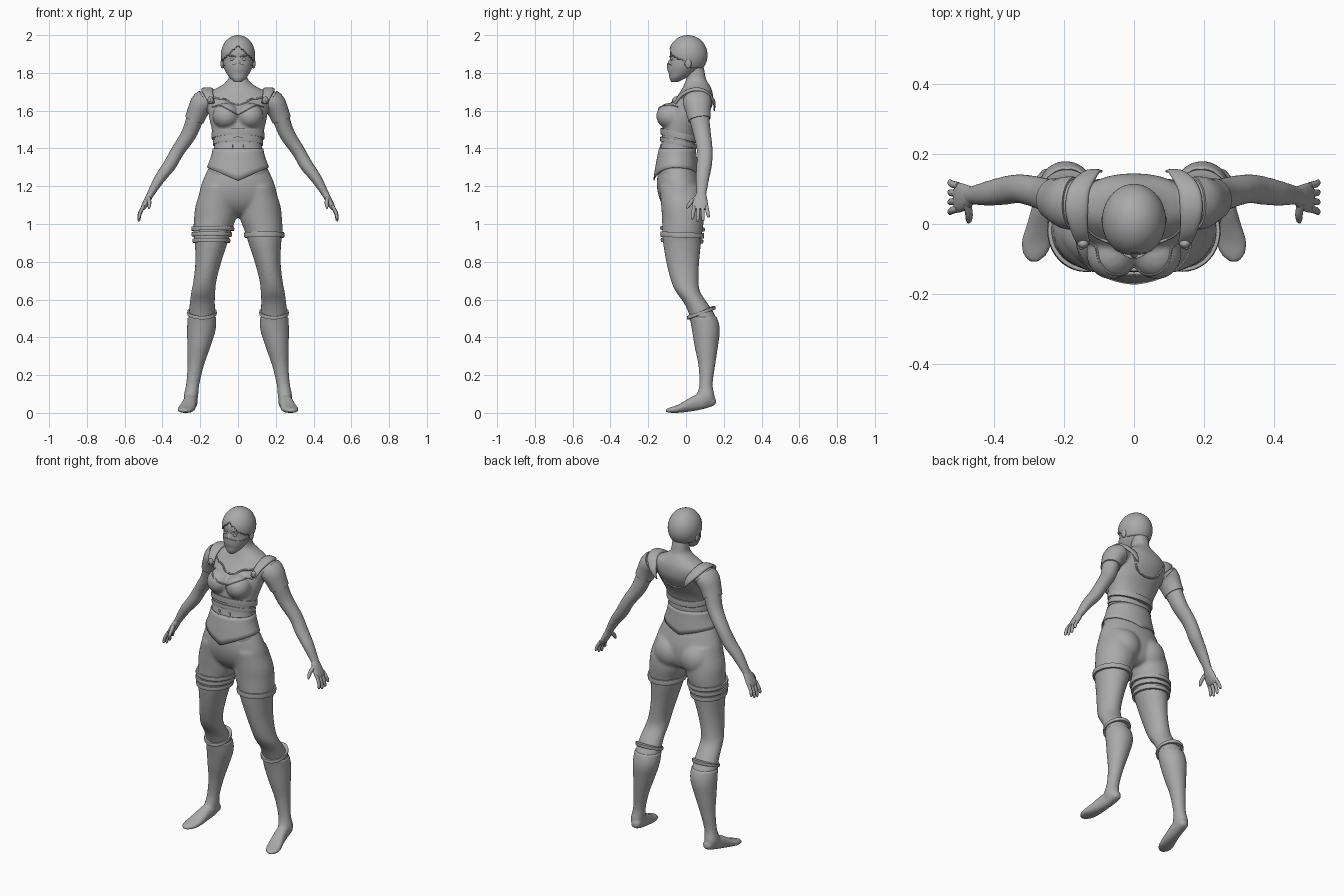
import bpy, bmesh, math
from mathutils import Vector, Matrix
from mathutils.bvhtree import BVHTree

if "Cube" in bpy.data.objects:
    bpy.data.objects.remove(bpy.data.objects["Cube"])

grey = bpy.data.materials.new("plain grey")
grey.use_nodes = True
grey.diffuse_color = (0.4, 0.4, 0.4, 1)
grey.node_tree.nodes["Principled BSDF"].inputs["Base Color"].default_value = (0.4, 0.4, 0.4, 1)
made = []


def spline(rows, n=4):
    """Catmull-Rom interpolation through rows of numbers."""
    out = []
    for i in range(len(rows) - 1):
        a, b, c, d = rows[max(i - 1, 0)], rows[i], rows[i + 1], rows[min(i + 2, len(rows) - 1)]
        for k in range(n):
            t = k / n
            out.append(tuple(q + t / 2 * (r - p + t * (2*p - 5*q + 4*r - s + t * (3*q - p - 3*r + s)))
                             for p, q, r, s in zip(a, b, c, d)))
    return out + [tuple(rows[-1])]


def upright(rows, grow=0.0, tilt=0.0):
    """Rows (x, z, half width, front y, back y) to level rings."""
    return [(Vector((x, (f + b) / 2, z)), Vector((w + grow, 0, 0)),
             Vector((0, (b - f) / 2 + grow, tilt))) for x, z, w, f, b in rows]


def along(rows, ref=(0, 1, 0), grow=0.0):
    """Rows (x, y, z, thickness, width) to rings square to the path."""
    pts, rings = [Vector(r[:3]) for r in rows], []
    for i, r in enumerate(rows):
        t = (pts[min(i + 1, len(pts) - 1)] - pts[max(i - 1, 0)]).normalized()
        u = t.cross(Vector(ref)).normalized()
        rings.append((pts[i], u * (r[3] + grow), u.cross(t) * (r[4] + grow)))
    return rings


def loft(bm, rings, seg=28, p=2.0, cap=True):
    def power(v):
        return math.copysign(abs(v) ** (2 / p), v)
    loops = [[bm.verts.new(c + u * power(math.cos(2 * math.pi * k / seg))
                           + v * power(math.sin(2 * math.pi * k / seg))) for k in range(seg)]
             for c, u, v in rings]
    for a, b in zip(loops, loops[1:]):
        for k in range(seg):
            bm.faces.new((a[k], a[(k + 1) % seg], b[(k + 1) % seg], b[k]))
    if cap:
        bm.faces.new(loops[0][::-1])
        bm.faces.new(loops[-1])


def ball(bm, loc, size, seg=24):
    m = Matrix.Translation(loc) @ Matrix.Diagonal((*size, 1))
    return bmesh.ops.create_uvsphere(bm, u_segments=seg, v_segments=seg // 2, radius=1, matrix=m)["verts"]


def finish(bm, name, mirror=False, voxel=0, smooth=4, thick=0):
    bmesh.ops.recalc_face_normals(bm, faces=bm.faces)
    for f in bm.faces:
        f.smooth = True
    mesh = bpy.data.meshes.new(name)
    bm.to_mesh(mesh)
    bm.free()
    mesh.materials.append(grey)
    ob = bpy.data.objects.new(name, mesh)
    bpy.context.collection.objects.link(ob)
    if mirror:
        ob.modifiers.new("Mirror", "MIRROR").use_mirror_merge = False
    if thick:
        ob.modifiers.new("Solidify", "SOLIDIFY").thickness = thick
    if voxel:
        r = ob.modifiers.new("Remesh", "REMESH")
        r.mode, r.voxel_size, r.use_smooth_shade = "VOXEL", voxel, True
        s = ob.modifiers.new("Smooth", "SMOOTH")
        s.factor, s.iterations = 0.5, smooth
    made.append(ob)
    return ob


def at(rows, z):
    """Section of a limb at height z."""
    for a, b in zip(rows, rows[1:]):
        if (a[1] - z) * (b[1] - z) <= 0:
            t = (z - a[1]) / (b[1] - a[1])
            return [p + (q - p) * t for p, q in zip(a, b)]


def band(name, rows, z, half, grow, tilt=0.0, side=1):
    x, _, w, f, b = at(rows, z)
    bm = bmesh.new()
    rings = []
    for dz, g in ((-half, -0.01), (-half, grow), (0, grow * 1.25), (half, grow), (half, -0.01)):
        rings += upright([(x * side, z + dz, w, f, b)], g, tilt)
    loft(bm, rings, 40)
    return finish(bm, name)


# Section tables: x, z, half width, front y, back y
trunk = spline([(0, 1.24, .165, -.145, .05), (0, 1.30, .153, -.152, .05), (0, 1.37, .132, -.143, .047),
                (0, 1.43, .126, -.13, .048), (0, 1.50, .139, -.125, .07), (0, 1.56, .152, -.115, .105),
                (0, 1.62, .16, -.09, .137), (0, 1.66, .165, -.06, .144), (0, 1.70, .145, -.03, .14),
                (0, 1.735, .085, -.012, .125), (0, 1.765, .053, .0, .107), (0, 1.80, .047, .004, .1),
                (0, 1.85, .045, .01, .09)])
leg = spline([(.10, 1.20, .09, -.14, .07), (.115, 1.10, .109, -.132, .09), (.122, 1.03, .111, -.127, .095),
              (.138, .95, .098, -.125, .086), (.142, .90, .087, -.122, .08), (.157, .80, .069, -.105, .07),
              (.175, .70, .061, -.08, .067), (.184, .64, .064, -.053, .076), (.189, .58, .067, -.01, .115),
              (.191, .51, .071, .02, .158), (.194, .44, .072, .035, .175), (.207, .35, .057, .05, .165),
              (.224, .25, .039, .07, .15), (.24, .15, .031, .075, .137), (.249, .09, .034, .06, .147),
              (.25, .055, .03, .06, .14)])
arm = spline([(.13, .06, 1.665, .05, .06), (.185, .06, 1.645, .056, .07), (.222, .068, 1.575, .047, .056),
              (.258, .085, 1.48, .042, .047), (.32, .1, 1.385, .036, .042), (.363, .096, 1.31, .035, .041),
              (.415, .087, 1.24, .029, .036), (.462, .082, 1.16, .02, .027), (.475, .08, 1.135, .018, .028)])

# Trunk, bust, neck and arms blended into one skin
bm = bmesh.new()
loft(bm, upright(trunk), 40, 2.2)
for s in (-1, 1):
    ball(bm, (.064 * s, -.083, 1.572), (.072, .075, .07))
    loft(bm, [(Vector((c.x * s, c.y, c.z)), Vector((u.x * s, u.y, u.z)), Vector((v.x * s, v.y, v.z)))
              for c, u, v in along(arm)])
upper_body = finish(bm, "upper_body", voxel=.008, smooth=6)

# Hands with palm, four fingers and thumb
bm = bmesh.new()
loft(bm, along(spline([(.46, .082, 1.165, .017, .024), (.478, .077, 1.13, .018, .036),
                       (.497, .075, 1.095, .015, .042), (.507, .075, 1.078, .010, .038)])), 20)
for i, length in enumerate((.06, .072, .068, .05)):
    y = .043 + i * .022
    tip = .075 + (y - .075) * 1.3
    loft(bm, along(spline([(.5, y, 1.095, .009, .01), (.519, (y + tip) / 2, 1.085 - length * .45, .009, .010),
                           (.524, tip, 1.085 - length * .9, .007, .008),
                           (.522, tip, 1.085 - length, .002, .003)])), 10)
loft(bm, along(spline([(.475, .06, 1.14, .012, .014), (.47, .03, 1.118, .011, .012),
                       (.47, .012, 1.095, .009, .009), (.472, .004, 1.08, .003, .003)])), 10)
finish(bm, "hands", mirror=True)

# Leggings: pelvis, seat and legs
bm = bmesh.new()
loft(bm, upright(spline([(0, 1.33, .138, -.135, .042), (0, 1.25, .178, -.152, .068), (0, 1.18, .202, -.152, .085),
                         (0, 1.11, .205, -.13, .085), (0, 1.06, .13, -.09, .07), (0, 1.035, .05, -.04, .04)])), 40)
for s in (-1, 1):
    ball(bm, (.088 * s, .03, 1.12), (.09, .078, .095))
    loft(bm, upright([(r[0] * s, *r[1:]) for r in leg if r[1] > .47]))
finish(bm, "leggings", voxel=.009, smooth=6)

# Boots with feet
bm = bmesh.new()
loft(bm, upright([r for r in leg if r[1] < .525], .004))
foot = spline([(.243, .158, .06, .01, .012), (.243, .142, .062, .028, .026), (.248, .09, .062, .034, .042),
               (.256, .04, .05, .037, .04), (.266, -.01, .032, .042, .029), (.276, -.05, .02, .044, .02),
               (.282, -.088, .014, .033, .013), (.285, -.108, .012, .012, .007)])
loft(bm, [(Vector(r[:3]), Vector((r[3], 0, 0)), Vector((0, 0, r[4]))) for r in foot], 28, 2.3)
finish(bm, "boots", mirror=True, voxel=.007, smooth=3)
for s, side in ((1, "left"), (-1, "right")):
    band(side + "_boot_cuff", leg, .53, .009, .007, .026, s)

# Thigh straps
band("left_thigh_strap", leg, .942, .014, .009, -.004, 1)
for i, z in enumerate((.975, .945, .912)):
    band("right_thigh_strap_%d" % (i + 1), leg, z, .011, .009, -.004, -1)

# Corset skirt with pointed hem in front and behind
bm = bmesh.new()
loft(bm, upright([at(trunk, z) for z in (1.40, 1.38, 1.36, 1.34, 1.32, 1.30)], .007), 64, 2.1, cap=False)
for v in bm.verts:
    t = max(0, (1.385 - v.co.z) / .085)
    point = max(0, 1 - abs(v.co.x) / .16)
    v.co.z -= t * point * (.07 if v.co.y < 0 else .045)
    v.co.y += t * point * (-.014 if v.co.y < 0 else .012)
    v.co.x *= 1 + .03 * t
finish(bm, "corset_skirt", thick=.006)

# Ribbed waist belts
band("upper_belt", trunk, 1.468, .017, .007, -.022)
band("lower_belt", trunk, 1.43, .012, .006, -.02)

# Sleeves
bm = bmesh.new()
loft(bm, along(arm[3:10], grow=.006))
finish(bm, "sleeves", mirror=True)

# Shoulder straps, buckles and back points
bm = bmesh.new()
loft(bm, along(spline([(.142, -.058, 1.64, .008, .018), (.155, -.02, 1.685, .01, .024), (.163, .04, 1.71, .012, .032),
                       (.155, .1, 1.70, .012, .03), (.12, .146, 1.65, .008, .02), (.092, .15, 1.60, .003, .003)]),
               ref=(1, 0, 0)), 20, 2.6)
finish(bm, "shoulder_straps", mirror=True)
bm = bmesh.new()
ball(bm, (.145, -.056, 1.655), (.016, .014, .02), 16)
ball(bm, (.15, -.066, 1.655), (.007, .008, .01), 12)
finish(bm, "strap_buckles", mirror=True)

# Seams laid on the skin
bpy.context.view_layer.update()
skin = BVHTree.FromObject(upper_body, bpy.context.evaluated_depsgraph_get())


def seam(name, pts, back=False, r=.005, mirror=True):
    d = 1 if back else -1
    rows = []
    for x, z in spline(pts, 6):
        hit = skin.ray_cast(Vector((x, d, z)), Vector((0, -d, 0)))[0]
        if hit:
            rows.append((*hit, r, r))
    bm = bmesh.new()
    loft(bm, along(rows), 8)
    finish(bm, name, mirror=mirror)


seam("neckline", [(.145, 1.675), (.11, 1.665), (.07, 1.66), (.035, 1.64), (0, 1.632)])
seam("bust_seam", [(.135, 1.62), (.10, 1.628), (.06, 1.612), (.025, 1.592), (0, 1.58)], r=.004)
seam("back_neckline", [(.12, 1.68), (.095, 1.63), (.07, 1.585), (.035, 1.565), (0, 1.56)], True)
seam("front_tabs", [(.034, 1.42), (.034, 1.40), (.034, 1.365)], r=.007)
seam("front_waist_seam", [(.09, 1.388), (.06, 1.382), (.04, 1.38)], r=.006)

# Face
face = spline([(0, 1.752, .014, -.074, -.045), (0, 1.77, .036, -.083, -.01), (0, 1.795, .055, -.086, .035),
               (0, 1.83, .073, -.088, .075), (0, 1.87, .08, -.084, .095), (0, 1.92, .08, -.082, .1),
               (0, 1.96, .06, -.05, .08)])
bm = bmesh.new()
loft(bm, upright(face), 36)
ball(bm, (0, -.086, 1.848), (.01, .012, .022), 14)
finish(bm, "face", voxel=.005, smooth=3)
bm = bmesh.new()
for s in (-1, 1):
    ball(bm, (.03 * s, -.075, 1.872), (.014, .007, .007), 14)
    loft(bm, along([(.012 * s, -.085, 1.885, .003, .004), (.03 * s, -.08, 1.892, .004, .005),
                    (.05 * s, -.068, 1.888, .002, .003)]), 8)
finish(bm, "eyes_and_brows")

# Mask rising to a point over the nose
bm = bmesh.new()
loft(bm, upright([r for r in face if r[1] < 1.848], .004), 36)
for v in bm.verts:
    if v.co.y < -.02 and v.co.z > 1.8:
        k = max(0, 1 - abs(v.co.x) / .05)
        v.co.z += .012 * k
        v.co.y -= .008 * k
finish(bm, "mask")

# Hair cap parted over the forehead, and ears
bm = bmesh.new()
ball(bm, (0, .01, 1.893), (.091, .104, .107), 64)
cut = [v for v in bm.verts if (v.co.y < -.015 and v.co.z < 1.94 - .95 * abs(v.co.x)) or v.co.z < 1.825]
bmesh.ops.delete(bm, geom=cut, context="VERTS")
finish(bm, "hair", thick=.008)
bm = bmesh.new()
ball(bm, (.083, .012, 1.85), (.010, .017, .027), 16)
finish(bm, "ears", mirror=True)

# Smooth shading with crisp edges
bpy.ops.object.select_all(action="DESELECT")
for ob in made:
    ob.select_set(True)
bpy.context.view_layer.objects.active = made[0]
bpy.ops.object.shade_smooth_by_angle(angle=math.radians(45))
